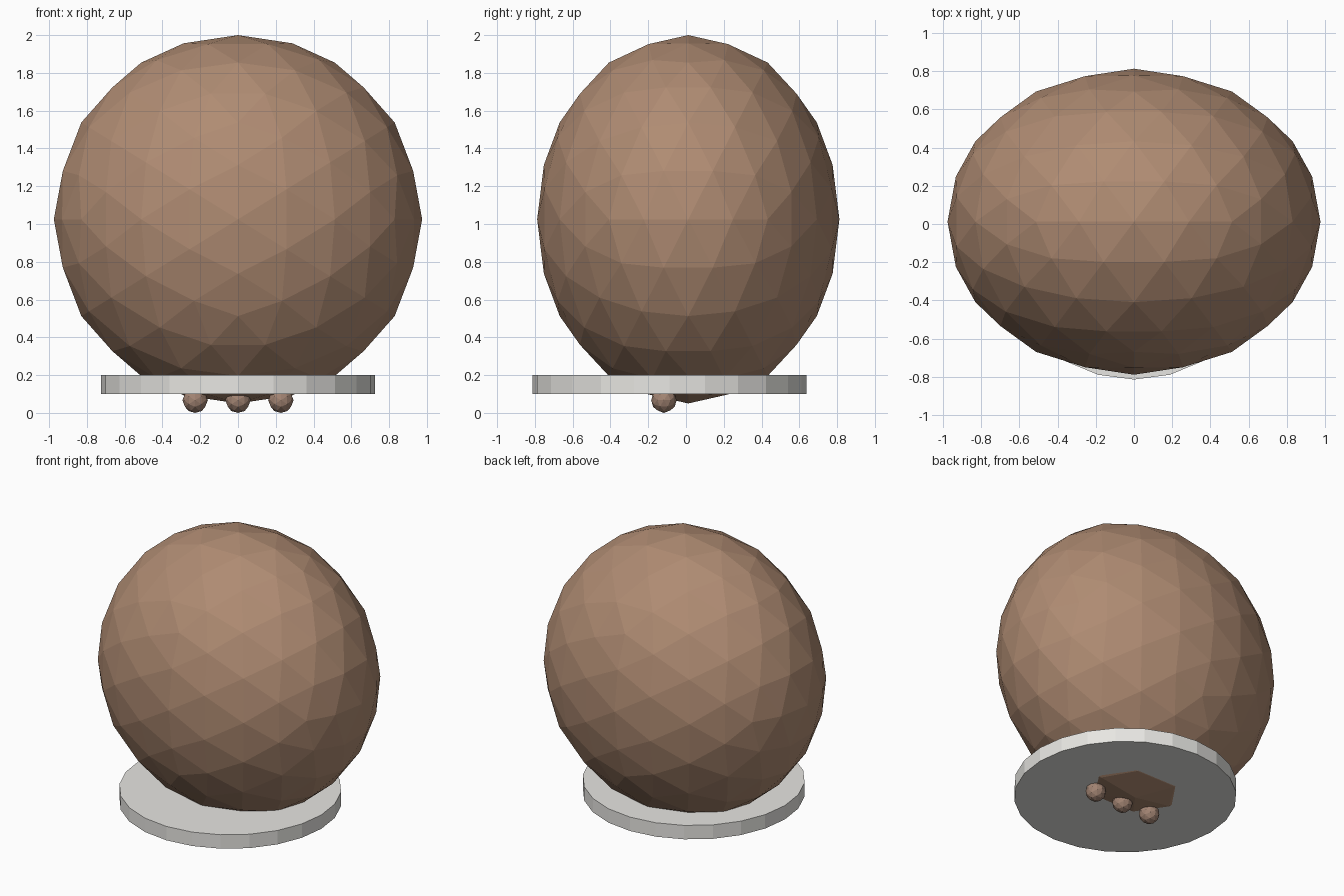
import bpy, bmesh, math
from mathutils import Matrix

if "Cube" in bpy.data.objects:
    bpy.data.objects.remove(bpy.data.objects["Cube"])


def finish(bm, name, mat=None):
    me = bpy.data.meshes.new(name)
    bm.to_mesh(me)
    bm.free()
    ob = bpy.data.objects.new(name, me)
    bpy.context.collection.objects.link(ob)
    if mat:
        me.materials.append(mat)
    return ob


def material(name, color):
    m = bpy.data.materials.new(name)
    m.diffuse_color = (*color, 1)
    m.use_nodes = True
    m.node_tree.nodes["Principled BSDF"].inputs["Base Color"].default_value = m.diffuse_color
    return m


def faceted_ball(name, centre, radii, subdivisions, mat):
    # Icosphere turned so that an edge, not a corner, lies on top
    bm = bmesh.new()
    bmesh.ops.create_icosphere(bm, subdivisions=subdivisions, radius=1)
    tilt = Matrix.Rotation(-math.atan(2 / (1 + math.sqrt(5))), 4, 'Y')
    bm.transform(Matrix.Translation(centre) @ Matrix.Diagonal((*radii, 1)) @ tilt)
    return finish(bm, name, mat)


brown = material("brown", (0.43, 0.26, 0.17))
dark_brown = material("knob_brown", (0.36, 0.23, 0.17))
pale = material("pale_grey", (0.80, 0.79, 0.76))

# Large squashed body
faceted_ball("body", (0, 0.012, 1.025), (0.975, 0.80, 0.975), 3, brown)

# Thin round base disc, 24 sides
bm = bmesh.new()
bmesh.ops.create_cone(bm, cap_ends=True, segments=24, radius1=0.725,
                      radius2=0.725, depth=0.1)
bm.transform(Matrix.Translation((0, -0.088, 0.15)))
finish(bm, "base_disc", pale)

# Row of three small knobs under the disc
for label, x in (("left", -0.227), ("middle", 0), ("right", 0.227)):
    faceted_ball("knob_" + label, (x, -0.117, 0.067), (0.067,) * 3, 2, dark_brown)
